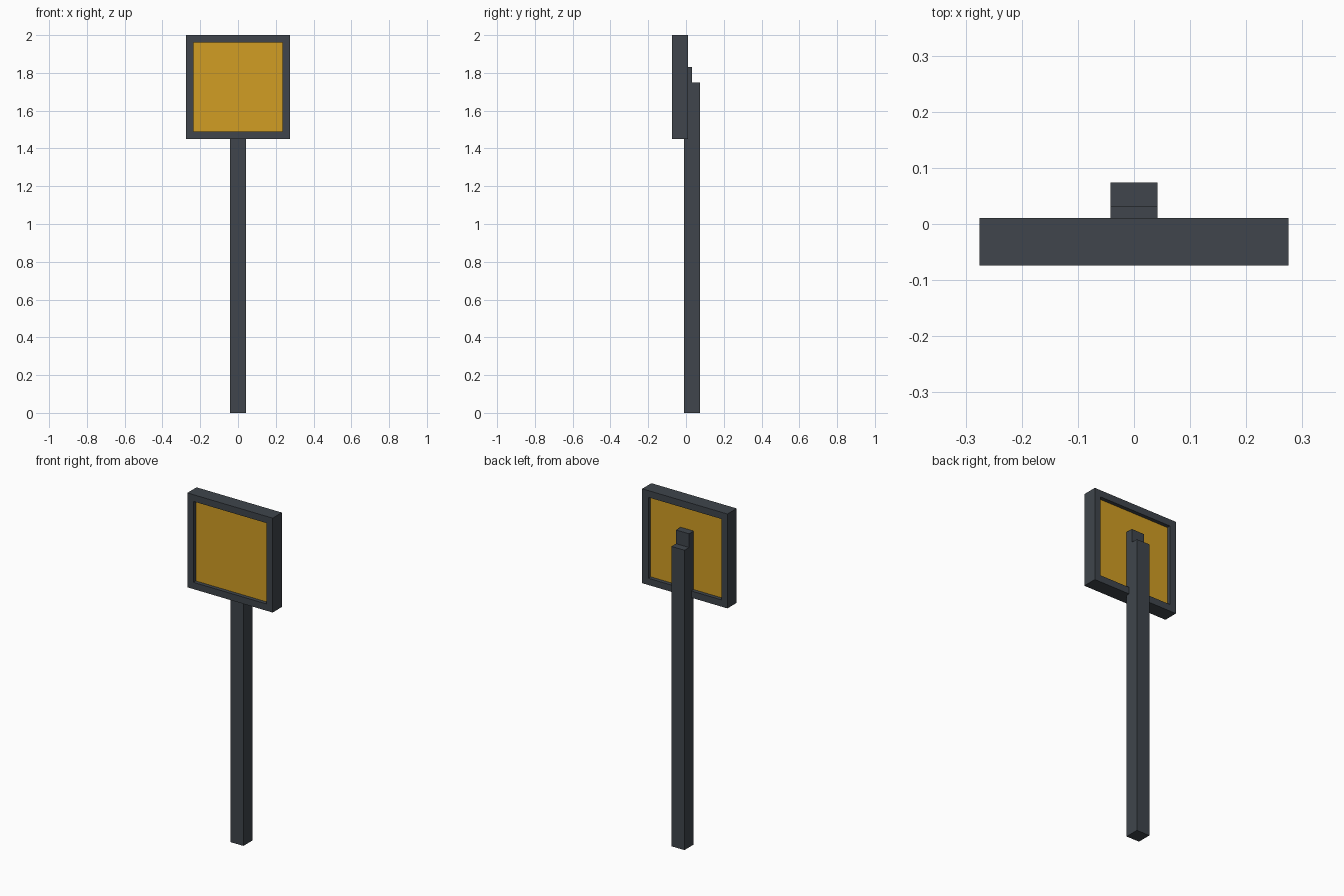
import bpy
import bmesh

if "Cube" in bpy.data.objects:
    bpy.data.objects.remove(bpy.data.objects["Cube"])


def material(name, rgb):
    m = bpy.data.materials.new(name)
    m.diffuse_color = (*rgb, 1)
    m.use_nodes = True
    m.node_tree.nodes["Principled BSDF"].inputs["Base Color"].default_value = m.diffuse_color
    return m


DARK = material("dark grey metal", (0.050, 0.060, 0.072))
AMBER = material("amber panel", (0.640, 0.340, 0.017))


def finish(name, bm, mat):
    bmesh.ops.recalc_face_normals(bm, faces=bm.faces)
    mesh = bpy.data.meshes.new(name)
    bm.to_mesh(mesh)
    bm.free()
    mesh.materials.append(mat)
    obj = bpy.data.objects.new(name, mesh)
    bpy.context.collection.objects.link(obj)
    return obj


def box(name, xs, ys, zs, mat):
    """Box between low and high limits on each axis."""
    bm = bmesh.new()
    bmesh.ops.create_cube(bm, size=1)
    for v in bm.verts:
        v.co = [lim[0] if c < 0 else lim[1] for c, lim in zip(v.co, (xs, ys, zs))]
    return finish(name, bm, mat)


def square_ring(name, outer, inner, ys, zc, mat):
    """Square frame around an open middle, facing along y."""
    bm = bmesh.new()
    corners = ((-1, -1), (1, -1), (1, 1), (-1, 1))
    # Section order: outer front, outer back, inner back, inner front
    section = ((outer, ys[0]), (outer, ys[1]), (inner, ys[1]), (inner, ys[0]))
    loops = [[bm.verts.new((sx * r, y, zc + sz * r)) for sx, sz in corners]
             for r, y in section]
    for i in range(4):
        a, b = loops[i], loops[(i + 1) % 4]
        for j in range(4):
            k = (j + 1) % 4
            bm.faces.new((a[j], a[k], b[k], b[j]))
    return finish(name, bm, mat)


# Sign head: deep square frame with a recessed panel
HEAD_Z = 1.7245
square_ring("sign_frame", 0.2755, 0.236, (-0.074, 0.011), HEAD_Z, DARK)
box("sign_panel", (-0.237, 0.237), (-0.052, -0.011),
    (HEAD_Z - 0.237, HEAD_Z + 0.237), AMBER)

# Support post and the mounting bracket rising above it
box("post", (-0.042, 0.042), (-0.010, 0.074), (0, 1.75), DARK)
box("mounting_bracket", (-0.042, 0.042), (-0.012, 0.032), (1.75, 1.83), DARK)
